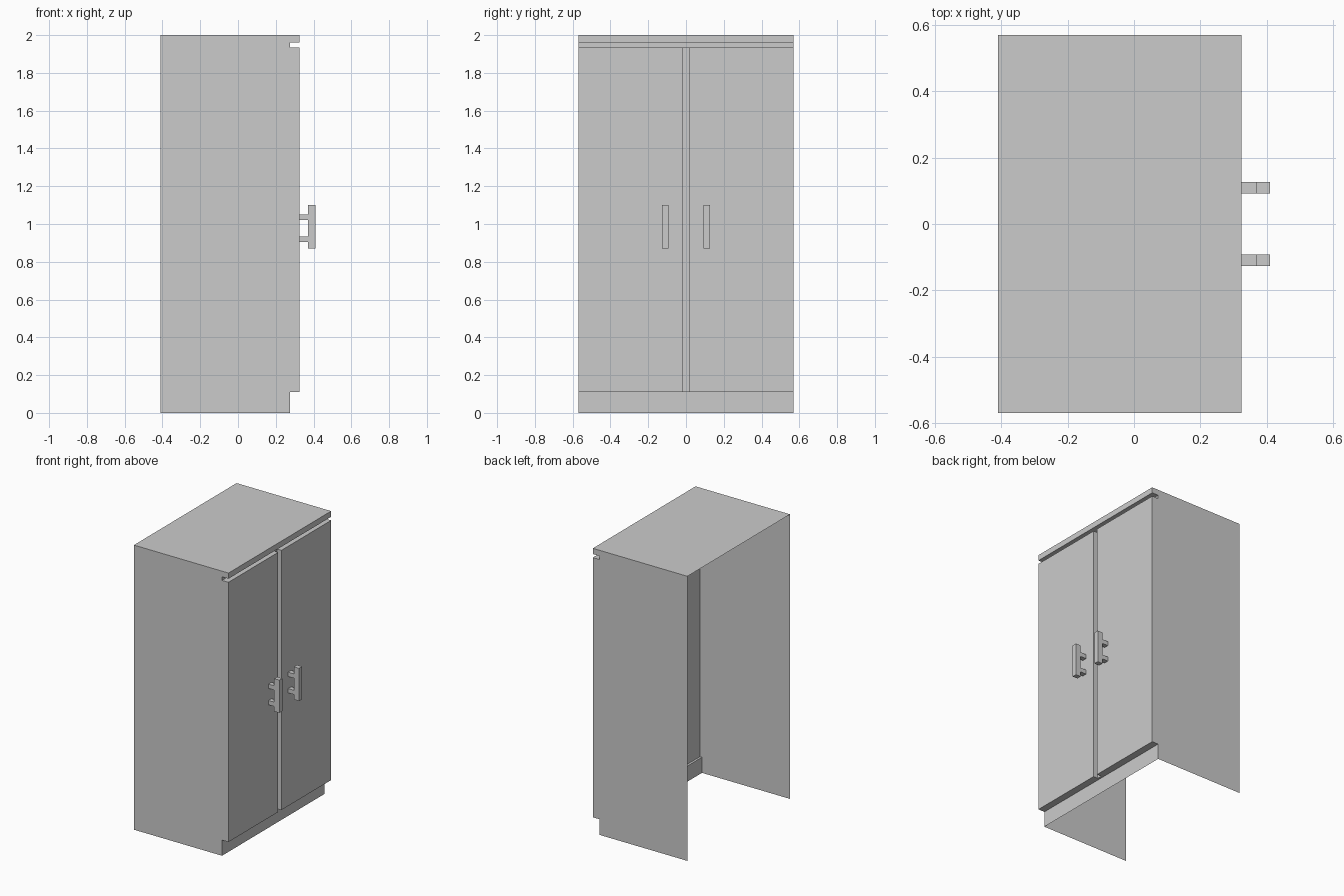
import bpy, bmesh

if "Cube" in bpy.data.objects:
    bpy.data.objects.remove(bpy.data.objects["Cube"])

HALF_W = 0.57


def finish(name, bm):
    bmesh.ops.recalc_face_normals(bm, faces=bm.faces)
    mesh = bpy.data.meshes.new(name)
    bm.to_mesh(mesh)
    bm.free()
    obj = bpy.data.objects.new(name, mesh)
    bpy.context.collection.objects.link(obj)
    return obj


def box(name, x, y, z):
    bm = bmesh.new()
    bmesh.ops.create_cube(bm, size=1)
    for v in bm.verts:
        v.co = [lo + (c + 0.5) * (hi - lo) for c, (lo, hi) in zip(v.co, (x, y, z))]
    return finish(name, bm)


# Cabinet shell: top, lip, recessed front panel and plinth; open back and bottom
profile = [(-0.41, 2.0), (0.325, 2.0), (0.325, 1.96), (0.275, 1.96),
           (0.275, 1.935), (0.29, 1.935), (0.29, 0.11), (0.275, 0.11),
           (0.275, 0.0), (-0.41, 0.0)]
bm = bmesh.new()
left, right = [[bm.verts.new((x, y, z)) for x, z in profile]
               for y in (-HALF_W, HALF_W)]
for i in range(len(profile) - 2):
    bm.faces.new((left[i], left[i + 1], right[i + 1], right[i]))
bm.faces.new(left)
bm.faces.new(right)
finish("cabinet_shell", bm)

# Doors and bracket handles, one set per side
for side, s in (("left", -1), ("right", 1)):
    def span(a, b):
        return tuple(sorted((s * a, s * b)))
    box(side + "_door", (0.29, 0.325), span(0.0175, HALF_W), (0.11, 1.935))
    grip_y = span(0.0925, 0.126)
    box(side + "_handle_bar", (0.37, 0.41), grip_y, (0.87, 1.10))
    for part, z in (("lower", 0.905), ("upper", 1.02)):
        box(f"{side}_handle_{part}_post", (0.325, 0.37), grip_y, (z, z + 0.03))
